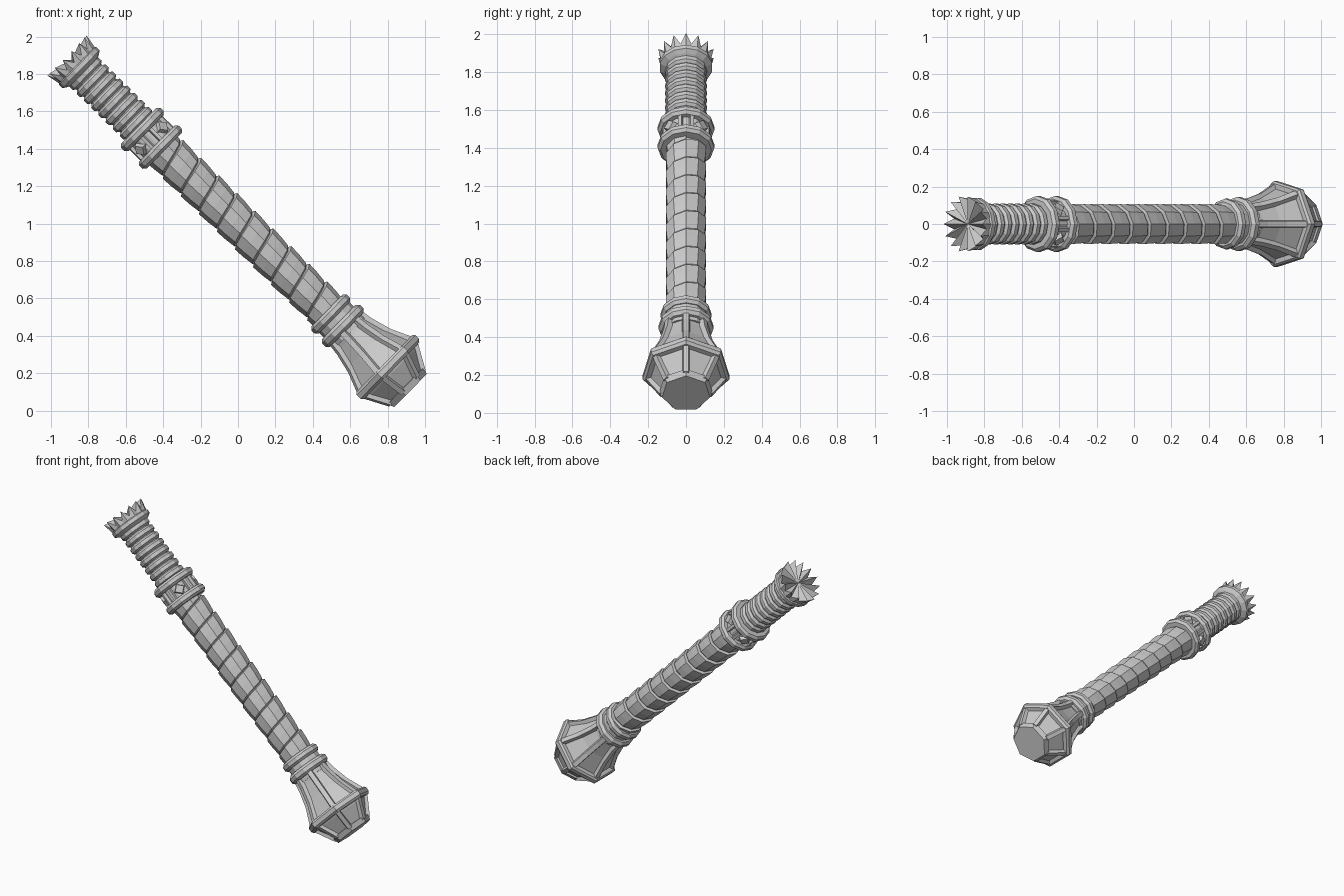
import bpy, math
from math import sin, cos, pi
from mathutils import Matrix, Vector

if "Cube" in bpy.data.objects:
    bpy.data.objects.remove(bpy.data.objects["Cube"])

# Local frame: Z runs down the mace axis from the crown, X is the upper side
A = math.atan2(0.700, 0.714)
FRAME = Matrix(((sin(A), 0, cos(A), -0.9),
                (0, -1, 0, 0),
                (cos(A), 0, -sin(A), 1.885),
                (0, 0, 0, 1)))


def add(name, verts, faces):
    me = bpy.data.meshes.new(name)
    me.from_pydata([FRAME @ Vector(v) for v in verts], [], faces)
    me.update()
    ob = bpy.data.objects.new(name, me)
    bpy.context.collection.objects.link(ob)
    return ob


def lathe(name, profile, n, phase=0.0):
    """Faceted solid of revolution from (radius, axial position) pairs."""
    verts = [(r * cos(phase + 2 * pi * i / n), r * sin(phase + 2 * pi * i / n), s)
             for r, s in profile for i in range(n)]
    faces = [(k * n + i, k * n + (i + 1) % n, (k + 1) * n + (i + 1) % n, (k + 1) * n + i)
             for k in range(len(profile) - 1) for i in range(n)]
    last = (len(profile) - 1) * n
    faces += [tuple(reversed(range(n))), tuple(range(last, last + n))]
    return add(name, verts, faces)


def collar(name, s, r, h, n=12):
    b = h * 0.28
    lathe(name, [(0.09, s - h / 2), (r - b, s - h / 2), (r, s - h / 2 + b),
                 (r, s + h / 2 - b), (r - b, s + h / 2), (0.09, s + h / 2)], n)


def rib(name, path, angle, w, depth):
    """Bar following a radial path on the outside of the head."""
    verts, faces = [], []
    c, d = cos(angle), sin(angle)
    for r, s in path:
        for rr, t in ((r - depth, -w), (r, -w * 0.7), (r, w * 0.7), (r - depth, w)):
            verts.append((rr * c - t * d, rr * d + t * c, s))
    for k in range(len(path) - 1):
        a = 4 * k
        faces += [(a + i, a + (i + 1) % 4, a + 4 + (i + 1) % 4, a + 4 + i) for i in range(4)]
    e = 4 * (len(path) - 1)
    faces += [(3, 2, 1, 0), (e, e + 1, e + 2, e + 3)]
    add(name, verts, faces)


def spiral(name, s0, s1, pitch, profile, n=10):
    """Helical wrapping; profile is (fraction of pitch, radius)."""
    m = len(profile)
    steps = int((s1 - s0) / pitch * n)
    verts, faces = [], []
    for k in range(steps + 1):
        a = 2 * pi * k / n
        for f, r in profile:
            verts.append((r * cos(a), r * sin(a), s0 + pitch * (k / n + f)))
    for k in range(steps):
        for j in range(m - 1):
            a = k * m + j
            faces.append((a, a + m, a + m + 1, a + 1))
    add(name, verts, faces)


# Jagged crown on the grip end
T = 14
verts, faces = [], []
for r_out, s_out, r_in, s_in in ((0.15, -0.02, 0.128, 0.035), (0.135, 0.06, 0.13, 0.06)):
    for i in range(2 * T):
        a = pi * i / T
        r, s = (r_in, s_in) if i % 2 else (r_out, s_out)
        verts.append((r * cos(a), r * sin(a), s))
N = 2 * T
verts.append((0, 0, 0.015))
for i in range(N):
    j = (i + 1) % N
    faces += [(i, j, N + j, N + i), (j, i, 2 * N)]
add("crown_end", verts, faces)
lathe("crown_flange", [(0.13, 0.05), (0.142, 0.06), (0.142, 0.085), (0.12, 0.1), (0.1, 0.11)], 14)

# Ribbed grip
prof = [(0.09, 0.08)]
p = 0.054
for k in range(8):
    s = 0.095 + k * p
    prof += [(0.095, s), (0.11, s + 0.012), (0.11, s + 0.036), (0.095, s + 0.048)]
prof.append((0.095, 0.56))
lathe("ribbed_grip", prof, 12)

# Upper collar: two rings with raised diamonds and bars between them
collar("upper_collar_ring_a", 0.545, 0.15, 0.055)
collar("upper_collar_ring_b", 0.68, 0.15, 0.055)
lathe("upper_collar_core", [(0.112, 0.53), (0.112, 0.69)], 12)
for i in range(12):
    a = 2 * pi * (i + 0.5) / 12
    if i % 3 == 1:
        c, d = cos(a), sin(a)
        v = []
        for r, w in ((0.1, 0.042), (0.13, 0.034)):
            for t, h in ((-w, 0), (0, -w), (w, 0), (0, w)):
                v.append((r * c - t * d, r * d + t * c, 0.612 + h))
        add("collar_diamond", v, [(3, 2, 1, 0), (4, 5, 6, 7)] +
            [(k, (k + 1) % 4, 4 + (k + 1) % 4, 4 + k) for k in range(4)])
    else:
        rib("collar_bar", [(0.128, 0.56), (0.128, 0.665)], a, 0.013, 0.03)

# Spiral-wrapped shaft
lathe("shaft_core", [(0.094, 0.6), (0.094, 2.0)], 10)
spiral("shaft_wrap", 0.6, 1.95, 0.135,
       [(0.0, 0.092), (0.04, 0.112), (0.5, 0.109), (0.93, 0.102), (1.0, 0.092)])

# Lower collar
collar("lower_collar_ring_a", 1.955, 0.135, 0.055)
collar("lower_collar_ring_b", 2.045, 0.145, 0.06)
lathe("lower_collar_core", [(0.115, 1.93), (0.115, 2.1)], 12)

# Seven-sided flanged head with recessed panels
S = 7
lathe("head_core", [(0.108, 2.05), (0.118, 2.12), (0.145, 2.22), (0.195, 2.34),
                    (0.205, 2.374), (0.19, 2.41), (0.118, 2.53)], S)
lathe("head_belt", [(0.19, 2.345), (0.225, 2.345), (0.236, 2.357), (0.236, 2.385),
                    (0.222, 2.4), (0.19, 2.4)], S)
lathe("head_base", [(0.125, 2.505), (0.146, 2.51), (0.13, 2.546)], S)
for i in range(S):
    a = 2 * pi * i / S
    rib("head_upper_rib", [(0.128, 2.06), (0.138, 2.13), (0.168, 2.24), (0.222, 2.36)], a, 0.022, 0.04)
    rib("head_lower_rib", [(0.222, 2.385), (0.142, 2.525)], a, 0.02, 0.04)
